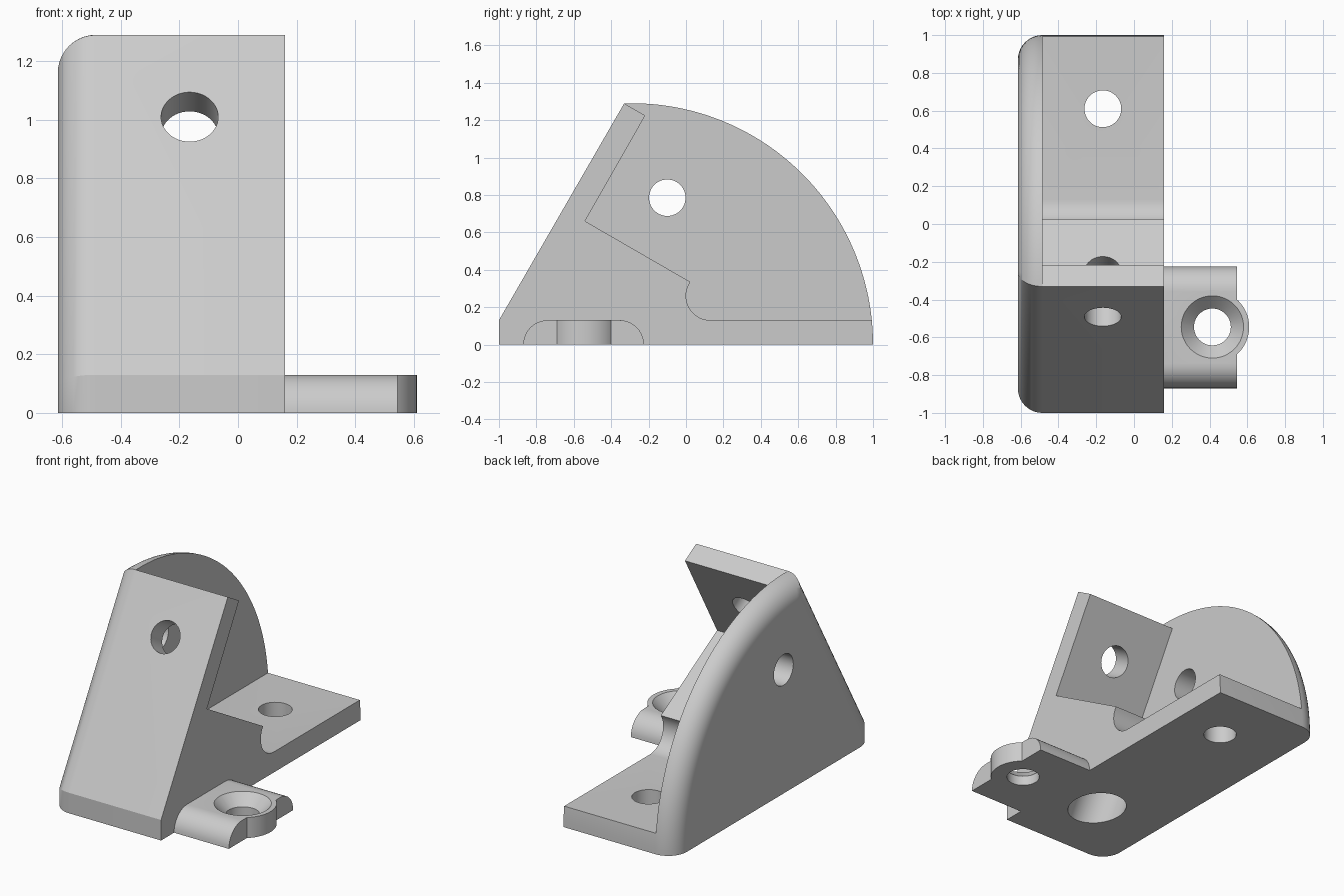
import bpy, bmesh
from math import sin, cos, pi, sqrt, radians
from mathutils import Vector

if "Cube" in bpy.data.objects:
    bpy.data.objects.remove(bpy.data.objects["Cube"])

grey = bpy.data.materials.new("plain grey")
grey.use_nodes = True
grey.diffuse_color = (0.6, 0.6, 0.6, 1)
grey.node_tree.nodes["Principled BSDF"].inputs["Base Color"].default_value = (0.6, 0.6, 0.6, 1)

LEFT, WALL, RIGHT = -0.615, -0.485, 0.16   # outer wall face, inner wall face, open side
THICK, HOLE, HEAD = 0.13, 0.0975, 0.165    # plate thickness, screw and screw head radii
MID = -0.165                               # screw line across the bracket
NORMAL = Vector((cos(pi / 6), -sin(pi / 6)))   # into the sloping plate (y, z)
ALONG = Vector((sin(pi / 6), cos(pi / 6)))     # up the sloping plate (y, z)


def loft(name, rings):
    """Closed solid through rings of matching (x, y, z) points."""
    bm = bmesh.new()
    loops = [[bm.verts.new(p) for p in ring] for ring in rings]
    n = len(loops[0])
    for a, b in zip(loops, loops[1:]):
        for i in range(n):
            bm.faces.new((a[i], a[(i + 1) % n], b[(i + 1) % n], b[i]))
    bm.faces.new(loops[0])
    bm.faces.new(loops[-1])
    bmesh.ops.recalc_face_normals(bm, faces=bm.faces)
    mesh = bpy.data.meshes.new(name)
    bm.to_mesh(mesh)
    bm.free()
    mesh.materials.append(grey)
    obj = bpy.data.objects.new(name, mesh)
    bpy.context.collection.objects.link(obj)
    return obj


def prism(name, profile, x0, x1):
    return loft(name, [[(x, y, z) for y, z in profile] for x in (x0, x1)])


def turned(name, start, axis, steps, sides=48):
    """Round solid: steps are (distance along axis, radius)."""
    turn = Vector(axis).to_track_quat('Z', 'Y')
    rings = [[Vector(start) + turn @ Vector((r * cos(2 * pi * i / sides),
                                             r * sin(2 * pi * i / sides), d))
              for i in range(sides)] for d, r in steps]
    return loft(name, rings)


def combine(obj, other, operation):
    other.hide_render = True
    mod = obj.modifiers.new(operation.lower(), 'BOOLEAN')
    mod.object, mod.operation, mod.solver = other, operation, 'EXACT'
    bpy.context.view_layer.objects.active = obj
    bpy.ops.object.modifier_apply(modifier=mod.name)
    bpy.data.objects.remove(other)


def arc(cy, cz, r, a0, a1, n):
    return [(cy + r * cos(radians(a0 + (a1 - a0) * i / n)),
             cz + r * sin(radians(a0 + (a1 - a0) * i / n))) for i in range(n + 1)]


def outline(d, n=56):
    """Side silhouette shrunk by d, except along the floor."""
    centre, radius = Vector((-0.29, 0)), 1.29 - d
    line = Vector((-1, THICK)).dot(NORMAL) + d
    front = d - 1
    joint = (front, (line - front * NORMAL.x) / NORMAL.y)
    s = line - centre.dot(NORMAL)
    apex = NORMAL * s + ALONG * sqrt(radius ** 2 - s ** 2)
    top = 180 / pi * Vector((1, 0)).angle(apex)
    return [(front, 0), joint] + arc(*centre, radius, top, 0, n)


# Main body: solid wedge with a rounded outer rim
rings = []
for i in range(11):
    a = i / 10 * pi / 2
    x = LEFT + THICK * (1 - cos(a))
    rings.append([(x, y, z) for y, z in outline(THICK * (1 - sin(a)))])
rings.append([(RIGHT, y, z) for y, z in outline(0)])
bracket = loft("angled_bracket", rings)

# Open pocket, leaving the side wall, base, ledge and sloping plate
apex = Vector(outline(0)[2])
lip = apex + NORMAL * THICK
corner = Vector((-0.54, 0.66))
pocket = [tuple(apex - NORMAL * 0.2), tuple(lip), tuple(corner)]
pocket += arc(THICK, 2 * THICK, THICK, 145, 270, 14)
pocket += [(2, THICK), (2, 2), (-0.5, 2)]
combine(bracket, prism("pocket_cutter", pocket, WALL, 1), 'DIFFERENCE')

# Screw holes through sloping plate, base and side wall
combine(bracket, turned("plate_hole", (MID, -0.492, 1.01), (0, NORMAL.x, NORMAL.y),
                        [(-0.2, HOLE), (0.25, HOLE)]), 'DIFFERENCE')
combine(bracket, turned("base_hole", (MID, 0.61, -0.1), (0, 0, 1),
                        [(0, HOLE), (0.4, HOLE)]), 'DIFFERENCE')
combine(bracket, turned("wall_hole", (LEFT - 0.1, -0.1, 0.785), (1, 0, 0),
                        [(0, HOLE), (0.4, HOLE)]), 'DIFFERENCE')

# Slanted hole in the ledge, widened below for the screw head
combine(bracket, turned("ledge_hole", (MID, -0.258, 0.494), (0, ALONG.x, ALONG.y),
                        [(-1, HEAD), (-THICK, HEAD), (-THICK, HOLE), (0.2, HOLE)]), 'DIFFERENCE')

# Side tab with rounded shoulders, round boss and countersunk hole
shoulders = arc(-0.225 - THICK, 0, THICK, 0, 90, 10) + arc(-0.87 + THICK, 0, THICK, 90, 180, 10)
tab = prism("side_tab", shoulders, RIGHT, 0.545)
spot = (0.415, -0.545, 0)
combine(tab, turned("boss", spot, (0, 0, 1), [(0, 0.195), (THICK, 0.195)], 64), 'UNION')
sink = THICK - (HEAD - HOLE)
combine(tab, turned("tab_hole", spot, (0, 0, 1),
                    [(-0.1, HOLE), (sink, HOLE), (THICK, HEAD), (0.2, HEAD)]), 'DIFFERENCE')

# Smooth curved faces, keep hard edges
for obj in (bracket, tab):
    bpy.ops.object.select_all(action='DESELECT')
    obj.select_set(True)
    bpy.context.view_layer.objects.active = obj
    bpy.ops.object.shade_smooth_by_angle(angle=radians(25))
